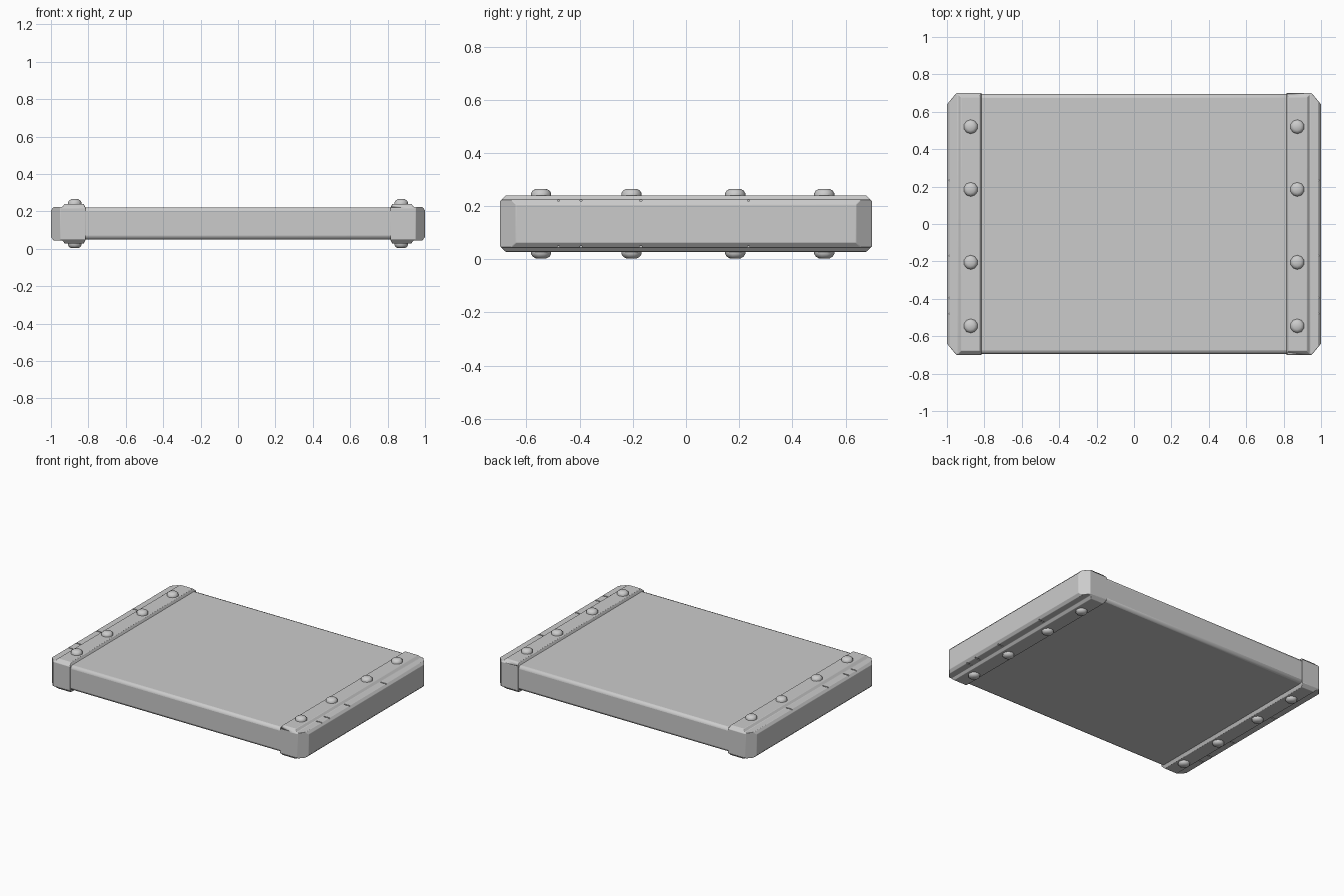
import bpy
import bmesh
from math import radians
from mathutils import Matrix, Vector

cube = bpy.data.objects.get("Cube")
if cube:
    bpy.data.objects.remove(cube)

GREY = (0.6, 0.6, 0.6, 1)
grey = bpy.data.materials.new("plain grey")
grey.use_nodes = True
grey.diffuse_color = GREY
grey.node_tree.nodes["Principled BSDF"].inputs["Base Color"].default_value = GREY

MID = 0.134      # height of the middle plane
HALF_Y = 0.7


def finish(name, bm, bevel=0, smooth=False):
    bmesh.ops.recalc_face_normals(bm, faces=bm.faces)
    mesh = bpy.data.meshes.new(name)
    bm.to_mesh(mesh)
    bm.free()
    mesh.materials.append(grey)
    obj = bpy.data.objects.new(name, mesh)
    bpy.context.collection.objects.link(obj)
    if bevel:
        mod = obj.modifiers.new("Soft edges", "BEVEL")
        mod.width = bevel
        mod.segments = 2
        mod.limit_method = "ANGLE"
        mod.angle_limit = radians(25)
    if smooth:
        bpy.ops.object.select_all(action="DESELECT")
        obj.select_set(True)
        bpy.context.view_layer.objects.active = obj
        bpy.ops.object.shade_smooth_by_angle(angle=radians(35))
    return obj


def add_box(bm, centre, size):
    matrix = Matrix.Translation(centre) @ Matrix.Diagonal((*size, 1))
    bmesh.ops.create_cube(bm, size=1, matrix=matrix)


def slice_off(bm, point, normal):
    """Cut everything beyond a plane away and close the cut."""
    geom = bm.verts[:] + bm.edges[:] + bm.faces[:]
    cut = bmesh.ops.bisect_plane(bm, geom=geom, plane_co=point, plane_no=normal,
                                 clear_outer=True)["geom_cut"]
    edges = [e for e in cut if isinstance(e, bmesh.types.BMEdge)]
    bmesh.ops.edgeloop_fill(bm, edges=edges)


# Main panel between the end bands
bm = bmesh.new()
add_box(bm, (0, 0, MID + 0.002), (1.8, 2 * HALF_Y - 0.01, 0.172))
finish("panel", bm, 0.02, True)

# Upper half of the band section: distance from centre, height above middle
upper = [(0.815, 0.086), (0.825, 0.106), (0.925, 0.106), (0.94, 0.09),
         (0.985, 0.09), (1.0, 0.072)]
section = upper + [(x, -z) for x, z in reversed(upper)]
nicks = (0.235, -0.17, -0.395, -0.48)
rivet_rows = (0.52, 0.185, -0.205, -0.545)
dome = [(0.038, -0.01), (0.038, 0.008), (0.032, 0.018), (0.02, 0.025)]

for side, label in ((1, "left"), (-1, "right")):
    # Raised end band wrapping the panel
    bm = bmesh.new()
    verts = [bm.verts.new((side * x, -HALF_Y, MID + z)) for x, z in section]
    face = bm.faces.new(verts)
    new = bmesh.ops.extrude_face_region(bm, geom=[face])["geom"]
    bmesh.ops.translate(bm, vec=(0, 2 * HALF_Y, 0),
                        verts=[v for v in new if isinstance(v, bmesh.types.BMVert)])
    bmesh.ops.recalc_face_normals(bm, faces=bm.faces)
    for end in (1, -1):
        slice_off(bm, Vector((side, end * 0.64, 0)), Vector((side * 0.06, end * 0.05, 0)))
        for up in (1, -1):
            slice_off(bm, Vector((0, end * 0.678, MID + up * 0.106)), Vector((0, end, up)))
    band = finish(label + "_band", bm, 0.005, True)

    # Shallow worn notches along the outer ledge
    bm = bmesh.new()
    for y in nicks:
        for up in (1, -1):
            add_box(bm, (side * 0.98, y, MID + up * 0.1), (0.07, 0.008, 0.03))
    cutter = finish(label + "_notch_cutter", bm)
    cutter.hide_render = True
    cutter.hide_set(True)
    cut = band.modifiers.new("Notches", "BOOLEAN")
    cut.operation = "DIFFERENCE"
    cut.object = cutter

    # Domed rivets on both faces of the band
    bm = bmesh.new()
    for y in rivet_rows:
        for up in (1, -1):
            centre = Vector((side * 0.873, y, MID + up * 0.106))
            rings = []
            for radius, height in dome:
                place = Matrix.Translation(centre + Vector((0, 0, up * height)))
                rings.append(bmesh.ops.create_circle(bm, segments=10, radius=radius,
                                                     matrix=place)["verts"])
            for low, high in zip(rings, rings[1:]):
                for i in range(10):
                    j = (i + 1) % 10
                    bm.faces.new((low[i], low[j], high[j], high[i]))
            bm.faces.new(rings[0])
            bm.faces.new(rings[-1])
    finish(label + "_rivets", bm, 0, True)
